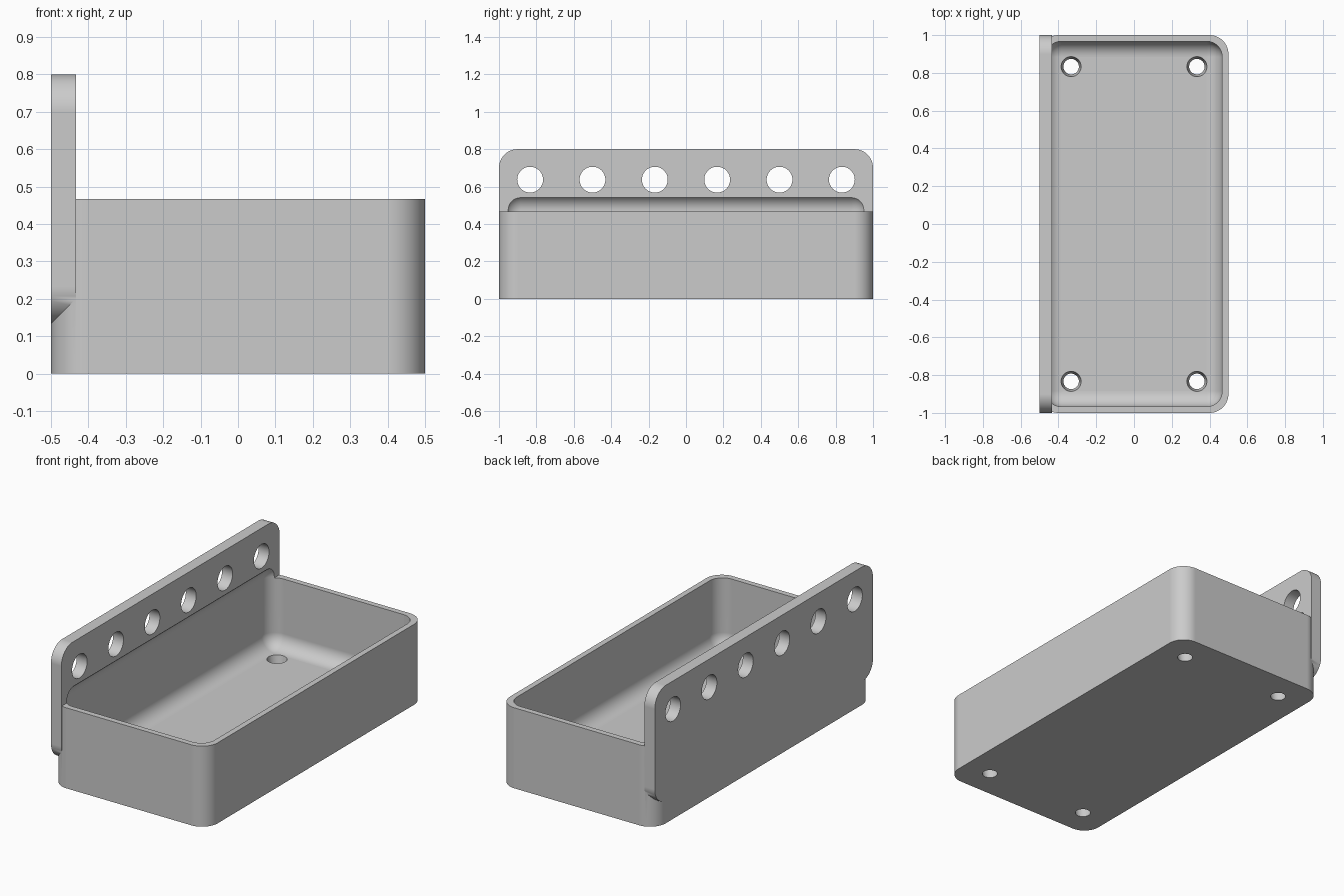
import bpy
import bmesh
from math import cos, sin, pi, radians
from mathutils import Matrix

if "Cube" in bpy.data.objects:
    bpy.data.objects.remove(bpy.data.objects["Cube"])

SEG = 12  # segments per rounded quarter

grey = bpy.data.materials.new("plain grey")
grey.use_nodes = True
grey.diffuse_color = (0.6, 0.6, 0.6, 1)
grey.node_tree.nodes["Principled BSDF"].inputs["Base Color"].default_value = grey.diffuse_color


def new_object(name, bm):
    bmesh.ops.recalc_face_normals(bm, faces=bm.faces)
    mesh = bpy.data.meshes.new(name)
    bm.to_mesh(mesh)
    bm.free()
    mesh.materials.append(grey)
    ob = bpy.data.objects.new(name, mesh)
    bpy.context.collection.objects.link(ob)
    return ob


def rounded_slab(name, half_u, half_v, radius, place):
    """Rounded rectangle extruded one way; place(u, v, end) gives each point."""
    bm = bmesh.new()
    rings = []
    for end in (0, 1):
        ring = []
        for q, (su, sv) in enumerate(((1, 1), (-1, 1), (-1, -1), (1, -1))):
            for i in range(SEG + 1):
                a = (q + i / SEG) * pi / 2
                u = su * (half_u - radius) + radius * cos(a)
                v = sv * (half_v - radius) + radius * sin(a)
                ring.append(bm.verts.new(place(u, v, end)))
        bm.faces.new(ring)
        rings.append(ring)
    low, high = rings
    for i in range(len(low)):
        j = (i + 1) % len(low)
        bm.faces.new((low[i], low[j], high[j], high[i]))
    return new_object(name, bm)


def cylinder_set(name, spots, r_low, r_high, depth, turn=Matrix()):
    bm = bmesh.new()
    for spot in spots:
        bmesh.ops.create_cone(bm, cap_ends=True, segments=48, radius1=r_low, radius2=r_high,
                              depth=depth, matrix=Matrix.Translation(spot) @ turn)
    return new_object(name, bm)


def boolean(target, other, operation):
    mod = target.modifiers.new(other.name, "BOOLEAN")
    mod.operation, mod.object, mod.solver = operation, other, "EXACT"
    other.hide_render = True


# Tray body and the upright mounting plate along its side
TRAY_H, FLOOR, WALL = 0.467, 0.067, 0.033
tray = rounded_slab("tray_with_mounting_plate", 0.5, 1, 0.1,
                    lambda u, v, end: (u, v, end * TRAY_H))
plate = rounded_slab("mounting_plate", 1, 0.3335, 0.1,
                     lambda u, v, end: (-0.5 + end * 0.067, u, 0.4665 + v))

# Cavity with every edge rounded, reaching slightly into the plate above the rim
CAVITY_TOP = 0.557
bm = bmesh.new()
bmesh.ops.create_cube(bm, size=1)
bmesh.ops.scale(bm, vec=(1 - 2 * WALL, 2 - 2 * WALL, CAVITY_TOP - FLOOR), verts=bm.verts)
bmesh.ops.translate(bm, vec=(0, 0, (CAVITY_TOP + FLOOR) / 2), verts=bm.verts)
bmesh.ops.bevel(bm, geom=bm.edges[:], offset=0.083, segments=SEG, profile=0.5, affect="EDGES")
cavity = new_object("cavity_cutter", bm)

# Hanging holes in the plate and tapered drain holes in the floor
hang_holes = cylinder_set("hanging_hole_cutter",
                          [(-0.467, (i - 2.5) / 3, 0.637) for i in range(6)],
                          0.069, 0.069, 0.2, Matrix.Rotation(radians(90), 4, "Y"))
drain_holes = cylinder_set("drain_hole_cutter",
                           [(x, y, FLOOR / 2) for x in (-0.333, 0.333) for y in (-0.833, 0.833)],
                           0.038, 0.056, 0.1)

boolean(tray, plate, "UNION")
for cutter in (cavity, hang_holes, drain_holes):
    boolean(tray, cutter, "DIFFERENCE")

# Bake the result and remove the helpers
graph = bpy.context.evaluated_depsgraph_get()
baked = bpy.data.meshes.new_from_object(tray.evaluated_get(graph))
tray.modifiers.clear()
tray.data = baked
for helper in (plate, cavity, hang_holes, drain_holes):
    bpy.data.objects.remove(helper)
baked.materials.clear()
baked.materials.append(grey)
for poly in baked.polygons:
    poly.material_index = 0

# Smooth rounded areas, crisp rims, flat large faces
bpy.ops.object.select_all(action="DESELECT")
tray.select_set(True)
bpy.context.view_layer.objects.active = tray
bpy.ops.object.shade_smooth_by_angle(angle=radians(30))
weighted = tray.modifiers.new("flat_faces", "WEIGHTED_NORMAL")
weighted.keep_sharp = True
